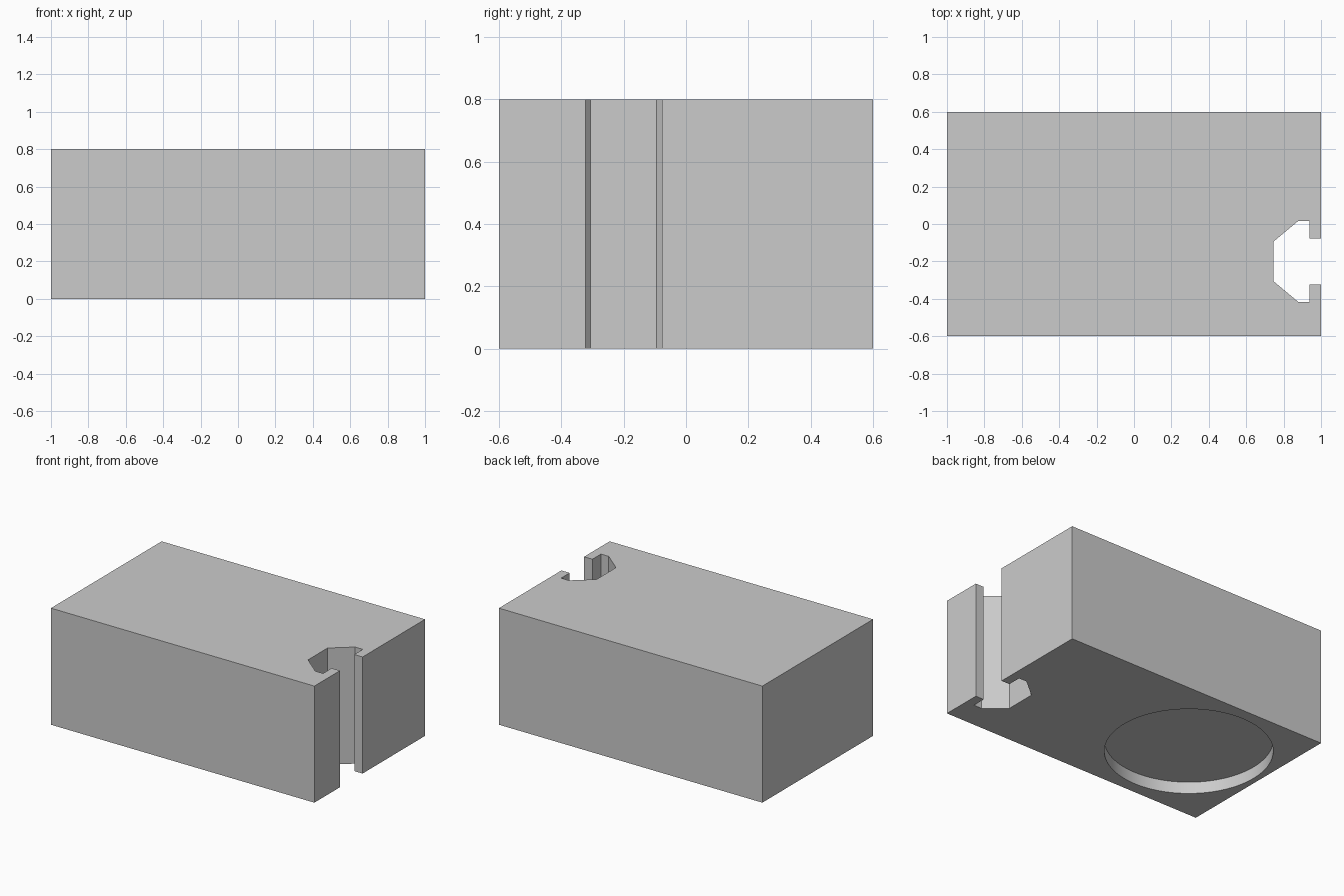
import bpy
import bmesh
from mathutils import Matrix

cube = bpy.data.objects.get("Cube")
if cube:
    bpy.data.objects.remove(cube, do_unlink=True)

LENGTH, WIDTH, HEIGHT = 2.0, 1.2, 0.8
SLOT_Y = -0.2
RECESS_X, RECESS_RADIUS, RECESS_DEPTH = -0.44, 0.52, 0.08

# Single plain grey
grey = bpy.data.materials.new("plain_grey")
grey.use_nodes = True
colour = (0.6, 0.6, 0.6, 1)
grey.diffuse_color = colour
grey.node_tree.nodes["Principled BSDF"].inputs["Base Color"].default_value = colour


def make_object(name, bm):
    mesh = bpy.data.meshes.new(name)
    bmesh.ops.recalc_face_normals(bm, faces=bm.faces)
    bm.to_mesh(mesh)
    bm.free()
    obj = bpy.data.objects.new(name, mesh)
    bpy.context.collection.objects.link(obj)
    mesh.materials.append(grey)
    return obj


# Block outline with an undercut slot in its right end (half profile, mirrored)
half_slot = [(1.0, 0.123), (0.937, 0.123), (0.937, 0.216), (0.878, 0.216), (0.746, 0.106)]
slot = [(x, SLOT_Y - d) for x, d in half_slot]
slot += [(x, SLOT_Y + d) for x, d in reversed(half_slot)]
hx, hy = LENGTH / 2, WIDTH / 2
outline = [(-hx, -hy), (hx, -hy)] + slot + [(hx, hy), (-hx, hy)]

bm = bmesh.new()
base = bm.faces.new([bm.verts.new((x, y, 0)) for x, y in outline])
top = bmesh.ops.extrude_face_region(bm, geom=[base])["geom"]
bmesh.ops.translate(bm, vec=(0, 0, HEIGHT),
                    verts=[v for v in top if isinstance(v, bmesh.types.BMVert)])
block = make_object("slotted_block", bm)

# Round recess in the underside
bm = bmesh.new()
bmesh.ops.create_cone(bm, cap_ends=True, segments=96, radius1=RECESS_RADIUS,
                      radius2=RECESS_RADIUS, depth=2 * RECESS_DEPTH,
                      matrix=Matrix.Translation((RECESS_X, 0, 0)))
cutter = make_object("recess_cutter", bm)
cutter.hide_render = True

cut = block.modifiers.new("recess", "BOOLEAN")
cut.operation = "DIFFERENCE"
cut.solver = "EXACT"
cut.object = cutter
bpy.ops.object.select_all(action="DESELECT")
block.select_set(True)
bpy.context.view_layer.objects.active = block
bpy.ops.object.modifier_apply(modifier=cut.name)
bpy.data.objects.remove(cutter, do_unlink=True)
bpy.ops.object.shade_smooth_by_angle()
